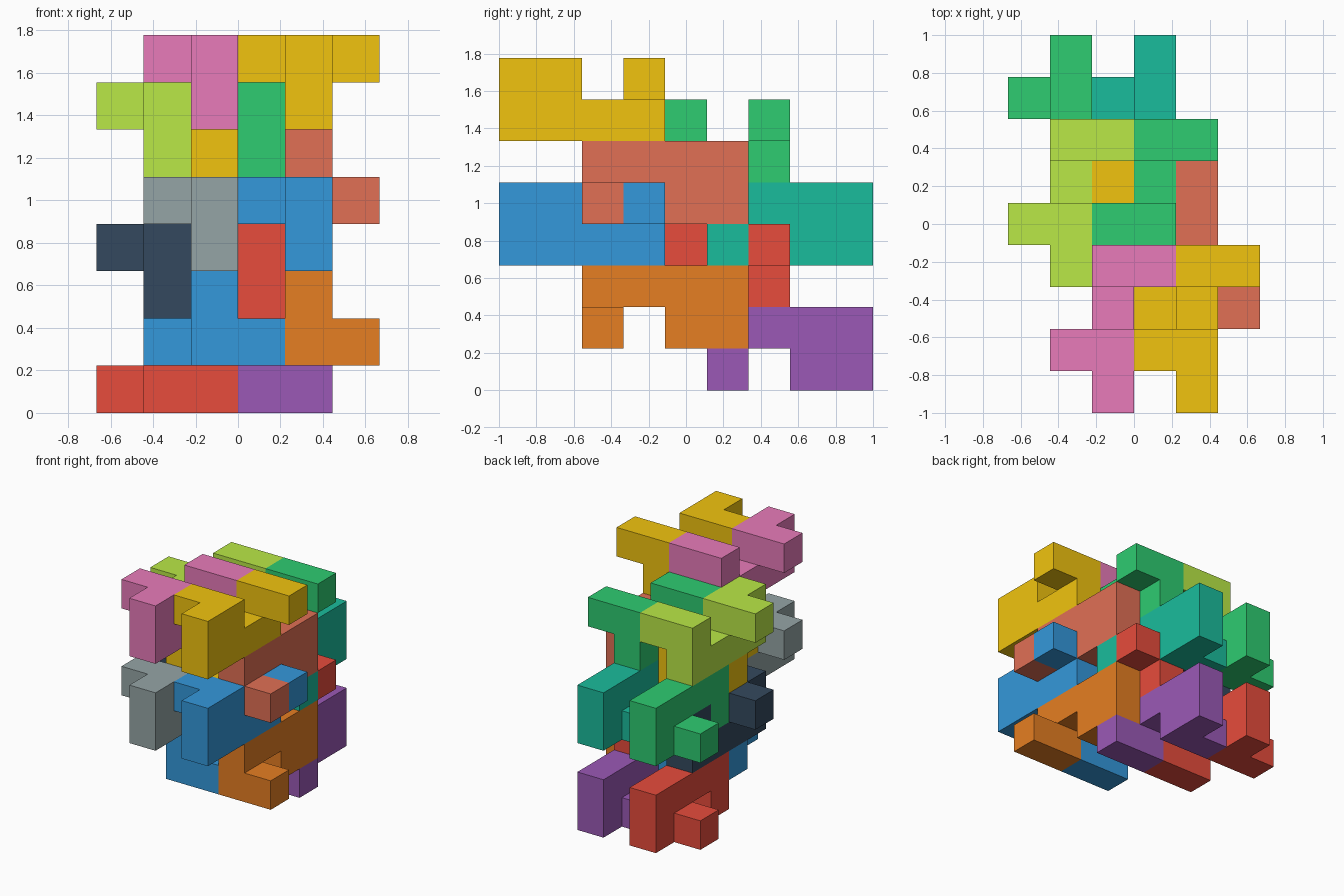
import bpy, bmesh
from mathutils import Vector

if "Cube" in bpy.data.objects:
    bpy.data.objects.remove(bpy.data.objects["Cube"])

U = 2 / 9                                # edge of one cube cell
ORIGIN = Vector((-3 * U, -4.5 * U, 0))   # corner of the 6 x 9 x 8 cell grid

# One puzzle piece: a bar of four cells with hooked stubs on one side
BAR = [(0, y, 0) for y in range(4)]
STUBS = [(0, 0, 1), (0, 1, 1), (-1, 1, 1), (0, 3, 1), (1, 3, 1)]
UPRIGHT = BAR + STUBS
FLIPPED = [(x, 3 - y, -z) for x, y, z in UPRIGHT]   # half turn about x


def linear(hex_code):
    c = [int(hex_code[i:i + 2], 16) / 255 for i in (0, 2, 4)]
    return [v / 12.92 if v <= 0.04045 else ((v + 0.055) / 1.055) ** 2.4 for v in c] + [1]


def material(name, hex_code):
    mat = bpy.data.materials.get(name) or bpy.data.materials.new(name)
    mat.diffuse_color = linear(hex_code)
    mat.use_nodes = True
    mat.node_tree.nodes["Principled BSDF"].inputs["Base Color"].default_value = mat.diffuse_color
    return mat


def make_piece(name, cells, offset, mat):
    """Build the outer skin of a group of cells."""
    solid = {tuple(a + b for a, b in zip(c, offset)) for c in cells}
    bm = bmesh.new()
    for cell in solid:
        for axis in range(3):
            for side in (0, 1):
                near = list(cell)
                near[axis] += 2 * side - 1
                if tuple(near) in solid:
                    continue
                ring = [(0, 0), (1, 0), (1, 1), (0, 1)]
                if not side:
                    ring.reverse()
                verts = []
                for a, b in ring:
                    p = Vector(cell)
                    p[axis] += side
                    p[(axis + 1) % 3] += a
                    p[(axis + 2) % 3] += b
                    verts.append(bm.verts.new(ORIGIN + p * U))
                bm.faces.new(verts)
    bmesh.ops.remove_doubles(bm, verts=bm.verts, dist=1e-4)
    bmesh.ops.dissolve_limit(bm, angle_limit=0.01, verts=bm.verts, edges=bm.edges)
    mesh = bpy.data.meshes.new(name)
    bm.to_mesh(mesh)
    bm.free()
    mesh.materials.append(mat)
    obj = bpy.data.objects.new(name, mesh)
    bpy.context.collection.objects.link(obj)


HEX = dict(red="E74C3C", blue="3498DB", green="2ECC71", yellow="F1C40F",
           orange="E67E22", purple="9B59B6", teal="1ABC9C", salmon="E17055",
           pink="E87BBA", lime="BAE847", grey="95A5A6", navy="34495E")

# Each row: label, shape, first cell, colours of (right, left) in upper then lower layer
ROWS = [
    ("front_upright", UPRIGHT, (4, 0, 6), ("yellow", "pink", "blue", "grey")),
    ("front_flipped", FLIPPED, (4, 2, 5), ("salmon", "yellow", "orange", "blue")),
    ("back_upright", UPRIGHT, (3, 3, 5), ("green", "lime", "red", "navy")),
    ("back_flipped", FLIPPED, (3, 5, 4), ("teal", "green", "purple", "red")),
]
for label, cells, (x, y, z), colours in ROWS:
    for i, colour in enumerate(colours):
        layer, left = divmod(i, 2)
        name = f"{label}_piece_{('upper', 'lower')[layer]}_{('right', 'left')[left]}"
        make_piece(name, cells, (x - 2 * left, y, z - 3 * layer),
                   material(colour, HEX[colour]))
